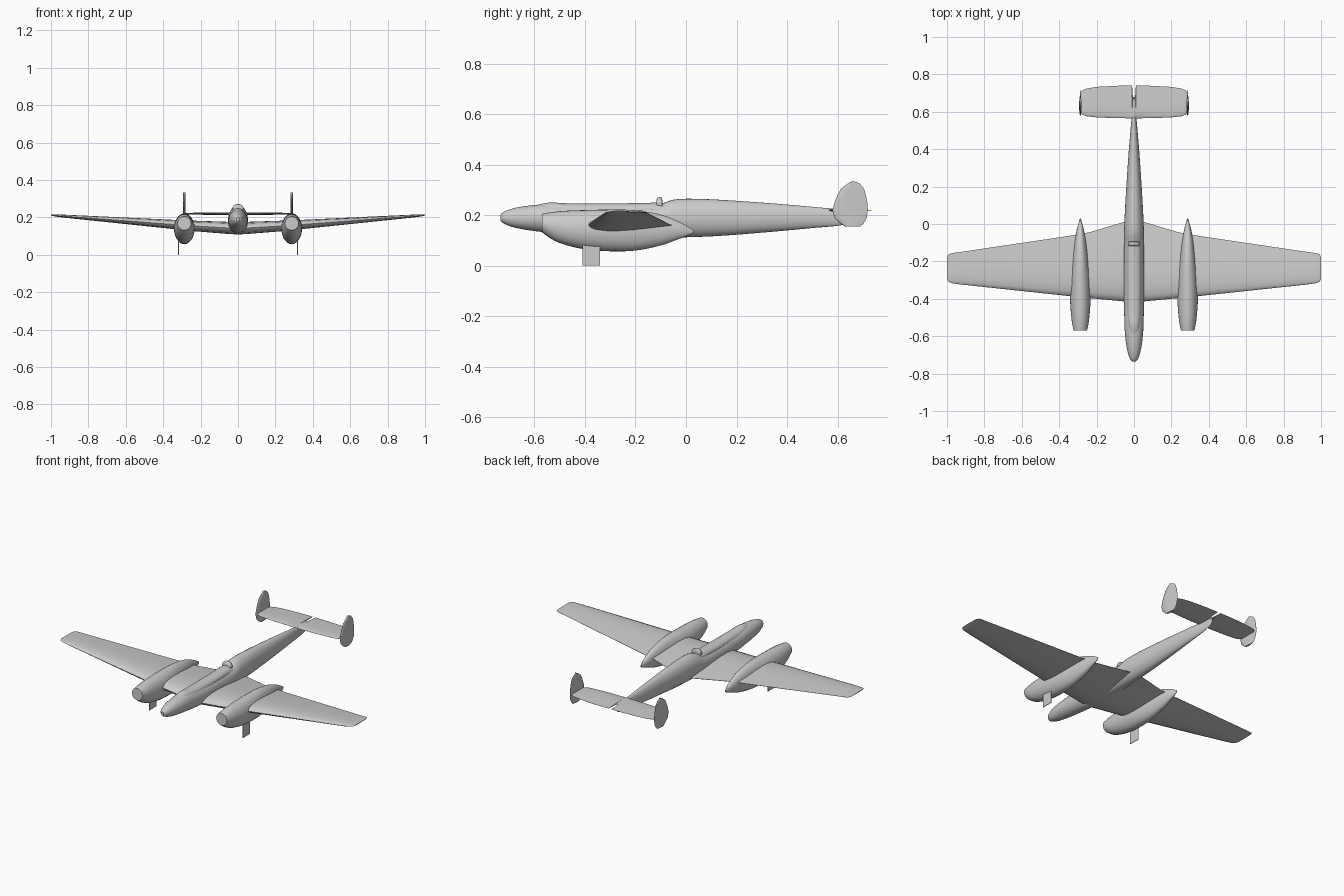
import bpy
import bmesh
from math import pi, sin, cos
from mathutils import Vector

if "Cube" in bpy.data.objects:
    bpy.data.objects.remove(bpy.data.objects["Cube"], do_unlink=True)

grey = bpy.data.materials.new("light_grey")
grey.use_nodes = True
grey.diffuse_color = (0.6, 0.6, 0.6, 1)
grey.node_tree.nodes["Principled BSDF"].inputs["Base Color"].default_value = (0.6, 0.6, 0.6, 1)


def finish(name, bm, angle=40):
    bmesh.ops.recalc_face_normals(bm, faces=bm.faces)
    mesh = bpy.data.meshes.new(name)
    bm.to_mesh(mesh)
    bm.free()
    mesh.materials.append(grey)
    obj = bpy.data.objects.new(name, mesh)
    bpy.context.collection.objects.link(obj)
    bpy.ops.object.select_all(action="DESELECT")
    obj.select_set(True)
    bpy.context.view_layer.objects.active = obj
    bpy.ops.object.shade_smooth_by_angle(angle=angle * pi / 180)
    return obj


def loft(name, rings):
    """Skin closed rings of equal length and cap both ends."""
    bm = bmesh.new()
    loops = [[bm.verts.new(p) for p in ring] for ring in rings]
    n = len(loops[0])
    for a, b in zip(loops, loops[1:]):
        for i in range(n):
            j = (i + 1) % n
            bm.faces.new((a[i], a[j], b[j], b[i]))
    bm.faces.new(loops[0])
    bm.faces.new(loops[-1])
    return finish(name, bm)


def smooth(stations, steps=5):
    """Catmull-Rom curve through the stations."""
    pts = [Vector(s) for s in stations]
    pts = [pts[0]] + pts + [pts[-1]]
    out = []
    for a, b, c, d in zip(pts, pts[1:], pts[2:], pts[3:]):
        for k in range(steps):
            t = k / steps
            out.append(b + (c - a) * t / 2 + (2 * a - 5 * b + 4 * c - d) * t * t / 2
                       + (3 * b - a - 3 * c + d) * t ** 3 / 2)
    return out + [pts[-1]]


def body(name, stations, x=0.0, sides=28):
    """Stations are (y, bottom, top, half width)."""
    rings = []
    for y, lo, hi, w in smooth(stations):
        mid, h = (lo + hi) / 2, (hi - lo) / 2
        rings.append([(x + w * cos(2 * pi * i / sides), y, mid + h * sin(2 * pi * i / sides))
                      for i in range(sides)])
    return loft(name, rings)


# Aerofoil outline: chord fraction and height fraction
FOIL = [(0, 0), (.02, .4), (.08, .75), (.2, .97), (.35, 1), (.55, .8), (.78, .42), (1, .03)]
OUTLINE = FOIL + [(c, -h) for c, h in reversed(FOIL[1:])]


def foil_ring(s, le, te, mid, thick):
    return [(s, le + c * (te - le), mid + h * thick / 2) for c, h in OUTLINE]


def span(stations):
    """Mirror half span stations to both sides."""
    left = [(-s[0],) + s[1:] for s in reversed(stations) if s[0] > 0]
    return [foil_ring(*s) for s in left + stations]


# Fuselage
body("fuselage", [
    (-.735, .178, .202, .008), (-.72, .166, .214, .022), (-.68, .151, .228, .035),
    (-.62, .14, .238, .045), (-.54, .13, .243, .051), (-.4, .116, .238, .053),
    (-.2, .111, .238, .054), (-.11, .111, .243, .054), (-.05, .112, .261, .053),
    (.02, .113, .265, .051), (.15, .119, .26, .044), (.35, .135, .246, .031),
    (.5, .149, .233, .019), (.6, .158, .224, .01), (.66, .172, .218, .005),
    (.68, .19, .212, .002)])

# Long canopy and the rear gun hoop
body("canopy", [(-.6, .2, .238, .02), (-.54, .2, .25, .03), (-.47, .19, .247, .036),
                (-.3, .19, .246, .038), (-.1, .19, .25, .038)])
body("gun_hoop", [(-.117, .22, .262, .028), (-.112, .22, .27, .03), (-.098, .22, .271, .03),
                  (-.094, .22, .262, .028)])

# Wing with dihedral and rounded tips
loft("wing", span([
    (0, -.418, .025, .142, .066), (.05, -.414, .012, .144, .065), (.24, -.396, -.045, .155, .056),
    (.35, -.385, -.064, .163, .049), (.93, -.323, -.15, .207, .016),
    (.97, -.317, -.155, .21, .012), (.99, -.31, -.161, .212, .009), (1, -.295, -.175, .213, .004)]))

# Tailplane with a narrow notch between the elevators
loft("tailplane", span([
    (0, .565, .66, .22, .012), (.009, .565, .7, .22, .012), (.0095, .565, .74, .22, .012),
    (.1, .566, .739, .22, .012), (.2, .57, .733, .22, .011), (.255, .576, .724, .22, .01),
    (.277, .585, .714, .22, .008), (.285, .6, .7, .22, .004)]))

FIN = [(.155, .63, .69), (.166, .612, .702), (.19, .588, .716), (.22, .58, .72), (.25, .588, .718),
       (.28, .6, .712), (.305, .614, .705), (.325, .64, .688), (.334, .656, .668)]

for side, x in (("right", -.287), ("left", .287)):
    sign = 1 if x > 0 else -1

    # Engine nacelle with a flat front
    body(side + "_nacelle", [
        (-.57, .132, .205, .036), (-.53, .104, .212, .044), (-.48, .083, .217, .05),
        (-.4, .065, .22, .055), (-.3, .057, .222, .054), (-.2, .06, .219, .046),
        (-.1, .08, .202, .033), (-.03, .105, .175, .019), (.01, .12, .153, .008),
        (.03, .13, .14, .002)], x)

    # Endplate fin
    loft(side + "_fin", [[(x + h * .006, le + c * (te - le), z) for c, h in OUTLINE]
                         for z, le, te in FIN])

    # Thin plate under the nacelle
    bm = bmesh.new()
    bmesh.ops.create_cube(bm, size=1)
    bmesh.ops.scale(bm, vec=(.003, .07, .09), verts=bm.verts)
    bmesh.ops.translate(bm, vec=(sign * .318, -.375, .045), verts=bm.verts)
    finish(side + "_under_plate", bm)
